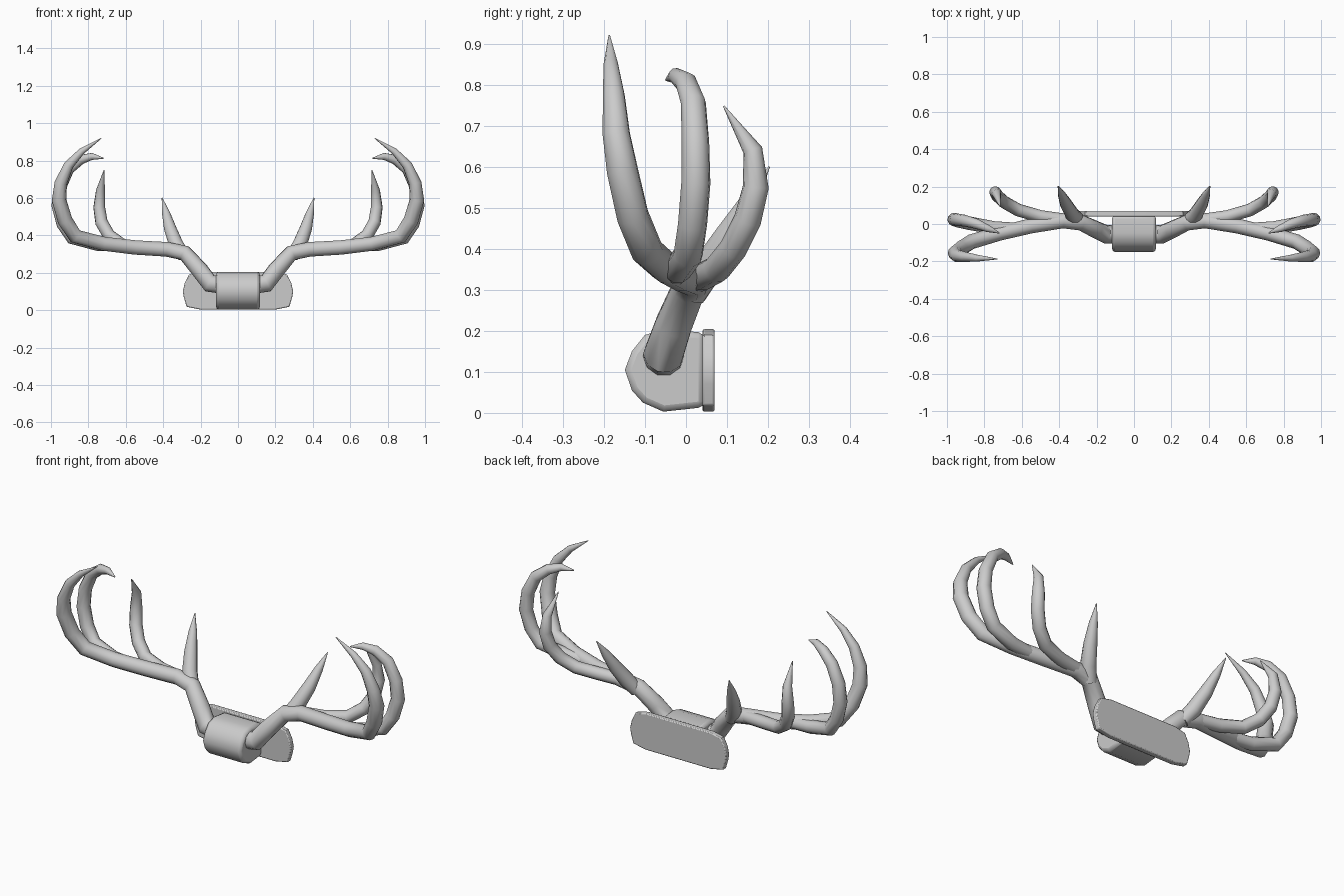
import bpy, bmesh


def prism(name, pts, axis, lo, hi, bevel):
    """Extrude a closed 2D outline along x (points are y,z) or y (points are x,z)."""
    bm = bmesh.new()
    place = (lambda p, t: (t, p[0], p[1])) if axis == 'x' else (lambda p, t: (p[0], t, p[1]))
    face = bm.faces.new([bm.verts.new(place(p, lo)) for p in pts])
    ext = bmesh.ops.extrude_face_region(bm, geom=[face])
    verts = [g for g in ext['geom'] if isinstance(g, bmesh.types.BMVert)]
    vec = (hi - lo, 0, 0) if axis == 'x' else (0, hi - lo, 0)
    bmesh.ops.translate(bm, verts=verts, vec=vec)
    bmesh.ops.recalc_face_normals(bm, faces=bm.faces)
    me = bpy.data.meshes.new(name)
    bm.to_mesh(me)
    bm.free()
    ob = bpy.data.objects.new(name, me)
    bpy.context.collection.objects.link(ob)
    mod = ob.modifiers.new("Bevel", 'BEVEL')
    mod.width = bevel
    mod.segments = 2
    mod.limit_method = 'ANGLE'
    mod.angle_limit = 1.0
    smooth(ob)


def smooth(ob):
    bpy.ops.object.select_all(action='DESELECT')
    ob.select_set(True)
    bpy.context.view_layer.objects.active = ob
    bpy.ops.object.shade_smooth_by_angle(angle=0.7)


def tine(name, pts):
    """Tapered tube through (x, y, z, radius) points, mirrored to the other side."""
    cu = bpy.data.curves.new(name, 'CURVE')
    cu.dimensions = '3D'
    cu.bevel_depth = 1.0
    cu.bevel_resolution = 3
    cu.use_fill_caps = True
    sp = cu.splines.new('POLY')
    sp.points.add(len(pts) - 1)
    for p, (x, y, z, r) in zip(sp.points, pts):
        p.co = (x, y, z, 1)
        p.radius = r
    ob = bpy.data.objects.new(name, cu)
    bpy.context.collection.objects.link(ob)
    bpy.ops.object.select_all(action='DESELECT')
    ob.select_set(True)
    bpy.context.view_layer.objects.active = ob
    bpy.ops.object.convert(target='MESH')
    ob = bpy.context.view_layer.objects.active
    ob.name = name
    ob.modifiers.new("Mirror", 'MIRROR').use_mirror_merge = False
    smooth(ob)


# wall plate with bulged ends
half = [(0.2, 0.003), (0.275, 0.018), (0.29, 0.07), (0.295, 0.1), (0.285, 0.145),
        (0.262, 0.19), (0.2, 0.204)]
prism("wall_plate", half + [(-x, z) for x, z in reversed(half)], 'y', 0.04, 0.07, 0.005)

# rounded mounting block
prism("mount_block", [(0.045, 0.195), (-0.05, 0.205), (-0.1, 0.19), (-0.132, 0.15),
                      (-0.149, 0.105), (-0.132, 0.055), (-0.105, 0.025), (-0.055, 0.003),
                      (0.045, 0.014)], 'x', -0.117, 0.117, 0.015)

# main beam sweeping into the front tine
tine("main_beam", [
    (0.08, -0.055, 0.135, 0.05), (0.15, -0.055, 0.142, 0.05), (0.205, -0.03, 0.215, 0.047),
    (0.285, 0.008, 0.305, 0.043), (0.38, 0.018, 0.325, 0.041), (0.55, -0.01, 0.335, 0.04),
    (0.72, -0.05, 0.355, 0.039), (0.87, -0.095, 0.395, 0.04), (0.925, -0.13, 0.48, 0.04),
    (0.957, -0.155, 0.59, 0.039), (0.947, -0.17, 0.68, 0.034), (0.905, -0.176, 0.775, 0.027),
    (0.835, -0.183, 0.85, 0.018), (0.73, -0.187, 0.92, 0.002)])

# second tine curling inward
tine("middle_tine", [
    (0.6, -0.025, 0.34, 0.03), (0.75, -0.02, 0.35, 0.035), (0.885, 0.005, 0.385, 0.036),
    (0.935, 0.016, 0.46, 0.036), (0.962, 0.024, 0.56, 0.036), (0.95, 0.023, 0.66, 0.034),
    (0.905, 0.018, 0.755, 0.031), (0.84, 0.0, 0.805, 0.027), (0.78, -0.025, 0.822, 0.019),
    (0.72, -0.048, 0.812, 0.003)])

# rear tine
tine("rear_tine", [
    (0.36, 0.02, 0.325, 0.034), (0.5, 0.04, 0.332, 0.034), (0.62, 0.075, 0.35, 0.034),
    (0.69, 0.115, 0.4, 0.034), (0.73, 0.15, 0.47, 0.034), (0.742, 0.17, 0.55, 0.032),
    (0.735, 0.163, 0.64, 0.024), (0.716, 0.092, 0.748, 0.002)])

# short brow tine
tine("brow_tine", [
    (0.29, 0.015, 0.29, 0.036), (0.33, 0.05, 0.35, 0.04), (0.362, 0.105, 0.435, 0.034),
    (0.385, 0.155, 0.52, 0.022), (0.406, 0.203, 0.6, 0.002)])
